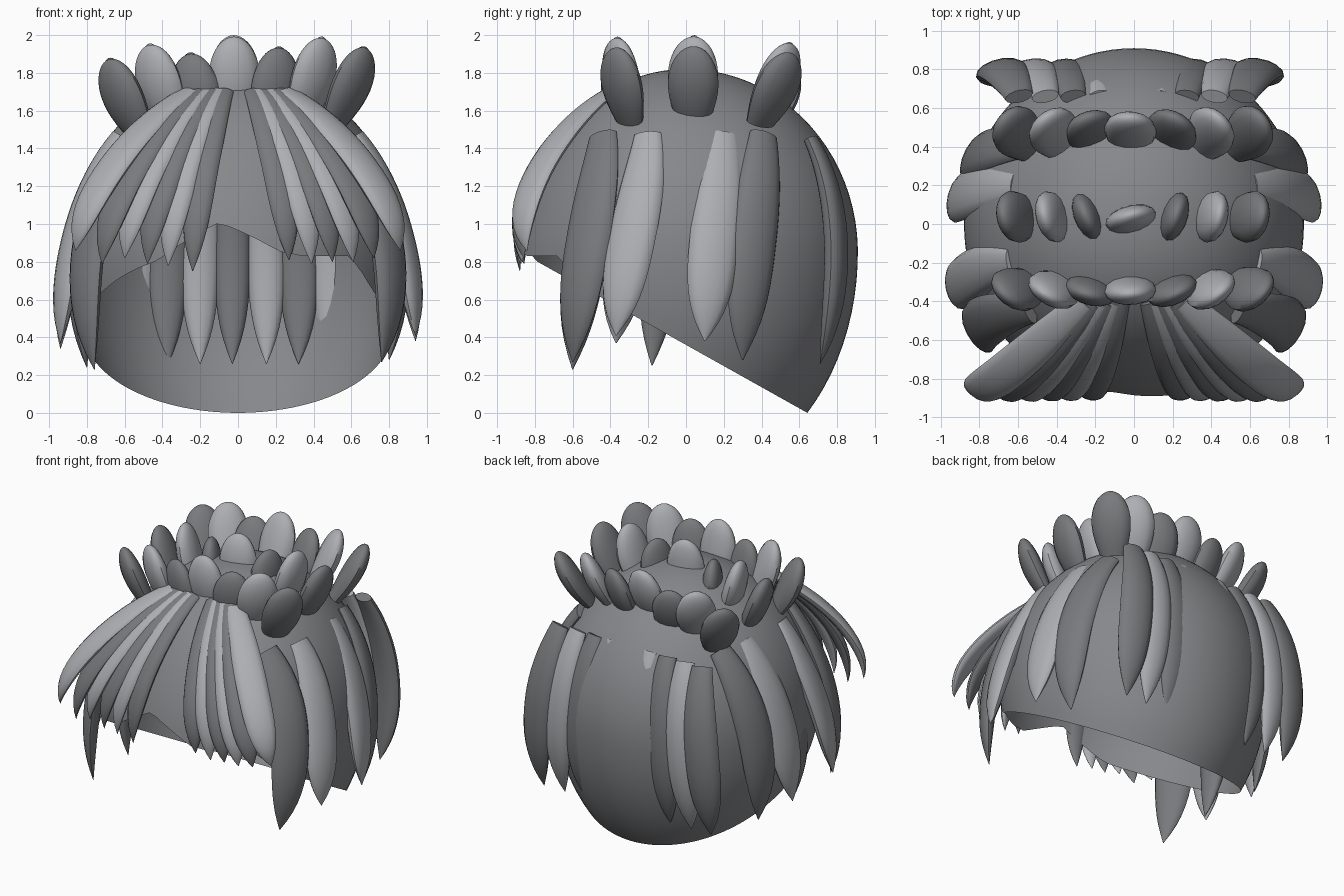
import bpy, bmesh
from math import sin, cos, pi, radians, sqrt
from mathutils import Vector
from mathutils.geometry import interpolate_bezier

if "Cube" in bpy.data.objects:
    bpy.data.objects.remove(bpy.data.objects["Cube"])


def grey(name, v):
    m = bpy.data.materials.new(name)
    m.diffuse_color = (v, v * 1.02, v * 1.07, 1)
    m.use_nodes = True
    m.node_tree.nodes["Principled BSDF"].inputs["Base Color"].default_value = m.diffuse_color
    return m


SHELL = grey("mid_grey", 0.24)
DARK = grey("dark_grey", 0.19)
LIGHT = grey("light_grey", 0.42)


def finish(name, bm, mat):
    bmesh.ops.recalc_face_normals(bm, faces=bm.faces)
    me = bpy.data.meshes.new(name)
    bm.to_mesh(me)
    bm.free()
    me.materials.append(mat)
    me.shade_smooth()
    me.set_sharp_from_angle(angle=radians(45))
    ob = bpy.data.objects.new(name, me)
    bpy.context.collection.objects.link(ob)
    return ob


def lock_profile(t):
    # blunt root, full belly, pointed tip
    return 0.6 + 0.4 * sin(pi * t) if t < 0.5 else max(0.02, 1 - (2 * t - 1) ** 3.2)


def tuft_profile(t):
    # blunt root, rounded tip
    return 0.65 + 0.35 * sin(pi * t) if t < 0.5 else sqrt(max(0.001, 1 - (2 * t - 1) ** 2))


def lock(name, ctrl, width, thick, mat, profile=lock_profile, normal=None, n=22, sides=14):
    """Flattened tapering lock of hair swept along a cubic bezier."""
    p = interpolate_bezier(*[Vector(c) for c in ctrl], n)
    bm = bmesh.new()
    rings = []
    for i in range(n):
        t = i / (n - 1)
        pos = p[i]
        if profile is tuft_profile:
            t = sin(t * pi / 2)
            k = min(int(t * (n - 1)), n - 2)
            pos = p[k].lerp(p[k + 1], t * (n - 1) - k)
        tan = (p[min(i + 1, n - 1)] - p[max(i - 1, 0)]).normalized()
        out = Vector(normal) if normal else pos - Vector((0, 0, 0.8))
        side = tan.cross(out).normalized()
        out = side.cross(tan).normalized()
        w = profile(t)
        rings.append([bm.verts.new(pos + side * cos(a) * width * w + out * sin(a) * thick * w)
                      for a in (2 * pi * j / sides for j in range(sides))])
    for a, b in zip(rings, rings[1:]):
        for j in range(sides):
            k = (j + 1) % sides
            bm.faces.new((a[j], a[k], b[k], b[j]))
    bm.faces.new(rings[0])
    bm.faces.new(rings[-1])
    return finish(name, bm, mat)


# Scalp shell: rounded cap open below, cut by a sloping rim with a front notch
def shell_point(phi, az):
    z = 0.85 + (0.97 if phi < pi / 2 else 1.2) * cos(phi)
    y = 0.91 * sin(phi) * sin(az)
    if phi < pi / 2:
        y *= 1 - 0.08 * sin(2 * phi) * max(0, -sin(az))
    return Vector((0.88 * sin(phi) * cos(az), y, z))


def above_rim(v):
    rim = 0.36 - 0.56 * v.y
    if v.y < 0:
        rim += 0.16 * max(0, 1 - abs(v.x + 0.1) / 0.32)
        if v.x > 0:
            rim += 0.09 * max(0, 1 - abs(v.y + 0.68) / 0.16)
    return v.z > rim


bm = bmesh.new()
SEG, ROWS = 96, 32
cols = []
pole = bm.verts.new(shell_point(0, 0))
for s in range(SEG):
    az = 2 * pi * s / SEG
    lo, hi = 0.5, pi
    for _ in range(30):
        mid = (lo + hi) / 2
        if above_rim(shell_point(mid, az)):
            lo = mid
        else:
            hi = mid
    cols.append([bm.verts.new(shell_point(lo * r / ROWS, az)) for r in range(1, ROWS + 1)])
for s in range(SEG):
    a, b = cols[s], cols[(s + 1) % SEG]
    bm.faces.new((pole, a[0], b[0]))
    for r in range(ROWS - 1):
        bm.faces.new((a[r], a[r + 1], b[r + 1], b[r]))
finish("scalp_shell", bm, SHELL)

# Fringe: fans out from a centre parting, (tip x, tip z)
fringe = [(-0.86, 0.86), (-0.72, 0.79), (-0.6, 0.82), (-0.48, 0.79), (-0.37, 0.78), (-0.24, 0.75),
          (0.27, 0.81), (0.39, 0.79), (0.5, 0.8), (0.61, 0.8), (0.72, 0.82), (0.86, 0.86)]
for i, (xt, zt) in enumerate(fringe):
    x0 = xt * 0.3
    d = xt - x0
    yt = -0.88 + 0.06 * abs(xt) ** 3
    lock(f"fringe_lock_{i}",
         [(x0, -0.4, 1.7), (x0 + 0.42 * d, -0.64, 1.55), (x0 + 0.95 * d, -0.94, 1.15), (xt, yt, zt)],
         0.075 + 0.035 * abs(xt), 0.04, LIGHT if (i % 2 == 0) == (xt < 0) else DARK)

# Side locks, mirrored: root y, tip y, tip z, root x, belly x, tip x, half width
sides = [(-0.44, -0.6, 0.27, 0.54, 0.78, 0.76, 0.135, DARK),
         (-0.2, -0.37, 0.41, 0.63, 0.855, 0.94, 0.13, LIGHT),
         (0.2, 0.1, 0.38, 0.61, 0.85, 0.94, 0.135, LIGHT),
         (0.41, 0.3, 0.28, 0.56, 0.8, 0.8, 0.13, DARK)]
extra = [(-0.05, -0.18, 0.29, 0.6, 0.79, 0.77, 0.11, DARK)]
for side, sx, locks in (("right", 1, sides), ("left", -1, sides + extra)):
    for i, (y0, y1, z1, x0, xb, x1, w, mat) in enumerate(locks):
        h = (8 * xb - x0 - x1) / 6
        dz = 0 if sx > 0 else -0.04
        lock(f"{side}_lock_{i}",
             [(sx * x0, y0, 1.47), (sx * (h - 0.05), y0 - 0.01, 1.2),
              (sx * (h + 0.05), y1 + 0.03, 0.75), (sx * x1, y1, z1 + dz)], w, 0.06, mat)

# Back locks: straight row, the middle ones sunk into the shell
for i, x in enumerate((-0.7, -0.54, -0.37, -0.2, -0.03, 0.15, 0.32, 0.49, 0.66)):
    x0 = x * 0.85
    lock(f"back_lock_{i}",
         [(x0, 0.66, 1.45), (x0 * 1.1, 0.82, 1.15), (x * 1.05, 0.84, 0.7), (x, 0.71, 0.26)],
         0.095 + 0.04 * abs(x), 0.06, DARK if i % 2 == 0 else LIGHT, normal=(x * 0.35, 1, 0))

# Crown tufts: three rows of seven upright leaves leaning outward
xs = (-0.6, -0.41, -0.22, -0.02, 0.19, 0.39, 0.59)
lift = (-0.06, 0.0, -0.06, 0.02, -0.03, 0.035, 0.0)
for row, (y, z, lean) in enumerate(((-0.33, 1.76, -0.16), (0.04, 1.765, 0.03), (0.47, 1.745, 0.42))):
    for i, x in enumerate(xs):
        c = Vector((x, y, z + lift[i] - 0.04 * abs(x)))
        d = Vector((0.7 * x, lean, 1)).normalized() * 0.215
        out = Vector((x + 0.04, (y - 0.1) * 1.3, 0)).normalized()
        b = out * 0.02
        lock(f"crown_tuft_{row}_{i}", [c - d, c - d / 3 + b, c + d / 3 + b, c + d],
             0.135, 0.07, DARK if i % 2 == 0 else LIGHT, tuft_profile, out, 16)
